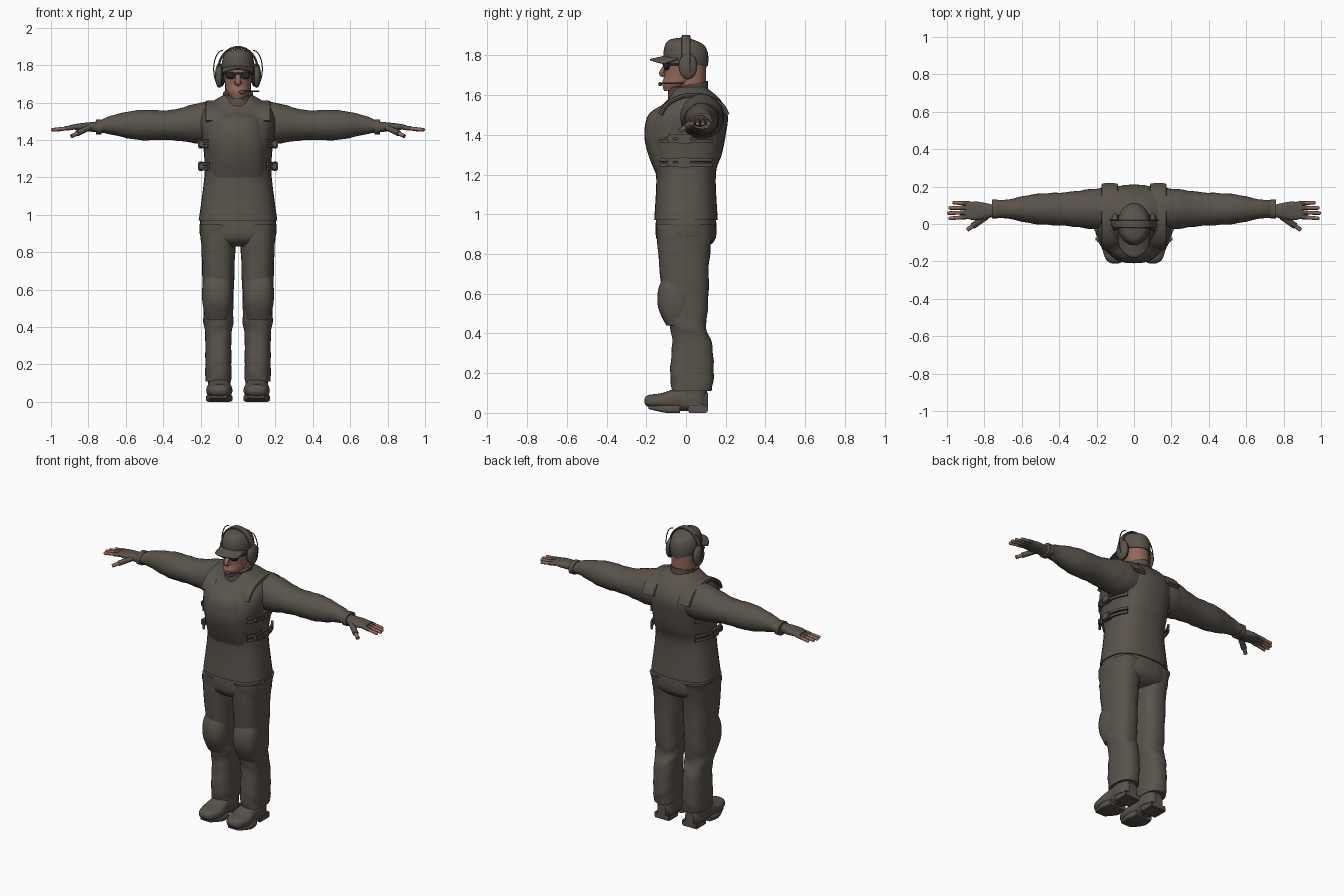
import bpy, bmesh, math
from mathutils import Vector

cube = bpy.data.objects.get("Cube")
if cube:
    bpy.data.objects.remove(cube, do_unlink=True)


def material(name, red, green, blue):
    mat = bpy.data.materials.new(name)
    mat.use_nodes = True
    mat.diffuse_color = (red, green, blue, 1)
    shader = next(node for node in mat.node_tree.nodes if node.type == "BSDF_PRINCIPLED")
    shader.inputs["Base Color"].default_value = mat.diffuse_color
    shader.inputs["Roughness"].default_value = 0.8
    return mat


CLOTH = material("drab cloth", .1, .086, .07)
SKIN = material("skin", .28, .14, .1)
LIPS = material("lips", .2, .08, .06)
BLACK = material("dark lens", .02, .02, .02)
X, Y, Z = Vector((1, 0, 0)), Vector((0, 1, 0)), Vector((0, 0, 1))


def finish(name, bm, mat, mirror):
    bmesh.ops.recalc_face_normals(bm, faces=bm.faces)
    mesh = bpy.data.meshes.new(name)
    bm.to_mesh(mesh)
    bm.free()
    mesh.materials.append(mat)
    for polygon in mesh.polygons:
        polygon.use_smooth = True
    mesh.set_sharp_from_angle(angle=math.radians(45))
    part = bpy.data.objects.new(name, mesh)
    bpy.context.collection.objects.link(part)
    if mirror:
        part.modifiers.new("both sides", "MIRROR").use_mirror_merge = False
    return part


def bridge(bm, rings):
    """Skin a list of vertex rings and close both ends."""
    count = len(rings[0])
    for lower, upper in zip(rings, rings[1:]):
        for i in range(count):
            j = (i + 1) % count
            bm.faces.new((lower[i], lower[j], upper[j], upper[i]))
    bm.faces.new(rings[0])
    bm.faces.new(rings[-1])


def smooth_path(points, steps=5):
    """Pass a smooth spline through points of any dimension."""
    pts = [Vector(p) for p in points]
    last = len(pts) - 1
    out = []
    for i in range(last):
        a, b, c, d = pts[max(i - 1, 0)], pts[i], pts[i + 1], pts[min(i + 2, last)]
        for step in range(steps):
            t = step / steps
            bend = 2 * a - 5 * b + 4 * c - d
            twist = 3 * b - a - 3 * c + d
            out.append(b + ((c - a) * t + bend * t ** 2 + twist * t ** 3) / 2)
    return out + [pts[last]]


def oval(power, count):
    """Points of a unit circle, squared off as the power grows."""
    points = []
    for i in range(count):
        angle = math.tau * i / count
        c, s = math.cos(angle), math.sin(angle)
        points.append((math.copysign(abs(c) ** (2 / power), c), math.copysign(abs(s) ** (2 / power), s)))
    return points


def loft(name, axis, offset, rings, mat=CLOTH, power=2.5, mirror=False, folds=0, tilt=0):
    """Rings are (position, second centre, first radius, second radius); offset is the first centre."""
    bm = bmesh.new()
    made = []
    for t, centre, first, second in smooth_path(rings):
        ring = []
        for u, v in oval(power, 32):
            swell = 1 + folds * math.sin(70 * t + 2 * v + 3 * u)
            a, b = offset + first * u * swell, centre + second * v * swell
            place = {"x": (t, a, b), "y": (a, t, b), "z": (a, b, t + tilt * b)}[axis]
            ring.append(bm.verts.new(place))
        made.append(ring)
    bridge(bm, made)
    return finish(name, bm, mat, mirror)


def sweep(name, path, wide, half_width, half_thick, mat=CLOTH, mirror=True, power=2):
    """Sweep an oval section along a path; wide is the direction of its width."""
    pts = smooth_path(path)
    bm = bmesh.new()
    made = []
    for i, point in enumerate(pts):
        tangent = pts[min(i + 1, len(pts) - 1)] - pts[max(i - 1, 0)]
        normal = tangent.cross(wide).normalized()
        across = normal.cross(tangent).normalized()
        made.append([bm.verts.new(point + across * half_width * u + normal * half_thick * v)
                     for u, v in oval(power, 10)])
    bridge(bm, made)
    return finish(name, bm, mat, mirror)


def arc(centre, first, second, start, end):
    """Points on an ellipse spanned by two vectors, between two angles in degrees."""
    angles = [math.radians(start + (end - start) * i / 8) for i in range(9)]
    return [Vector(centre) + first * math.cos(a) + second * math.sin(a) for a in angles]


def fit(bm, centre, size):
    for vert in bm.verts:
        vert.co = Vector(c + s * x for c, s, x in zip(centre, size, vert.co))


def ball(name, centre, radii, mat=CLOTH, mirror=True):
    bm = bmesh.new()
    bmesh.ops.create_uvsphere(bm, u_segments=24, v_segments=14, radius=1)
    fit(bm, centre, radii)
    return finish(name, bm, mat, mirror)


def block(name, centre, size):
    bm = bmesh.new()
    bmesh.ops.create_cube(bm, size=1)
    fit(bm, centre, size)
    bmesh.ops.bevel(bm, geom=bm.edges[:], offset=.006, segments=2, affect="EDGES")
    return finish(name, bm, CLOTH, True)


# Torso, vest and collar
loft("jacket", "z", 0, [(.97, 0, .21, .16), (1.2, 0, .18, .15), (1.3, 0, .18, .18), (1.4, 0, .19, .2),
                        (1.5, .02, .2, .19), (1.58, .04, .17, .13), (1.64, .02, .08, .08)])
loft("chest_plate", "z", 0, [(1.2, -.08, .14, .07), (1.3, -.08, .15, .11), (1.4, -.08, .15, .13),
                             (1.5, -.08, .13, .11), (1.55, -.08, .08, .04)])
loft("collar", "z", 0, [(1.57, .01, .1, .1), (1.62, .01, .08, .1), (1.65, .01, .08, .1)], power=2, tilt=.2)
sweep("vest_shoulder", arc((.13, .04, 1.48), Y * .17, Z * .12, 170, 10), X, .045, .012, power=4)

# Side straps with buckles
for height in (1.26, 1.38):
    for edge in (-.013, .013):
        path = arc((.08, 0, height + edge), X * .12, Y * .17, -50, 50)
        sweep("side_strap", path, Z, .009, .007, power=4)
    block("strap_buckle", (.2, -.01, height), (.03, .06, .05))
    block("strap_slider", (.19, -.08, height), (.03, .03, .04))

# Arms
loft("sleeve", "x", .08, [(.1, 1.49, .11, .11), (.2, 1.49, .11, .11), (.36, 1.48, .09, .08),
                          (.53, 1.48, .08, .08), (.68, 1.48, .05, .05), (.74, 1.47, .05, .03)],
     power=2, mirror=True, folds=.02)
loft("cuff", "x", .08, [(.73, 1.47, .05, .04), (.76, 1.47, .05, .04)], mirror=True)

# Fingerless gloves and fingers, from the index outward
loft("glove_palm", "x", .07, [(.74, 1.47, .03, .03), (.84, 1.47, .05, .02), (.9, 1.47, .04, .01)], mirror=True)
for i, finger in enumerate(("index", "middle", "ring", "little")):
    root = Vector((.87, .04 + .023 * i, 1.468))
    tip = Vector((.99 - .007 * (i - 1) ** 2, .03 + .028 * i, 1.455))
    middle = root.lerp(tip, .5)
    sweep(finger + "_glove_finger", [root, middle], Y, .012, .012)
    sweep(finger + "_finger", [middle, tip], Y, .01, .01, SKIN)
    ball(finger + "_fingertip", tip, (.01, .01, .01), SKIN)
root, tip = Vector((.79, .04, 1.47)), Vector((.89, -.03, 1.42))
sweep("thumb_glove", [root, root.lerp(tip, .7)], Y, .018, .016)
sweep("thumb", [root.lerp(tip, .6), tip], Y, .012, .011, SKIN)

# Trousers and knee pads
loft("trouser_seat", "z", 0, [(.83, 0, .12, .1), (.88, 0, .2, .15), (1, 0, .2, .15)])
loft("trouser_leg", "z", .105, [(.11, .03, .07, .1), (.2, .03, .07, .11), (.35, .03, .07, .1),
                                (.43, .01, .08, .09), (.52, 0, .08, .11), (.8, -.01, .09, .13),
                                (.95, 0, .1, .15)], mirror=True, folds=.02)
loft("knee_pad", "z", .11, [(.44, -.05, .06, .05), (.53, -.05, .08, .09), (.62, -.05, .08, .09),
                            (.69, -.05, .06, .06)], mirror=True)

# Boots
loft("boot_ankle", "z", .1, [(.04, .03, .06, .07), (.17, .03, .06, .08)], mirror=True)
loft("boot_foot", "y", .1, [(.11, .06, .03, .04), (.05, .07, .06, .06), (-.03, .07, .06, .06),
                            (-.12, .06, .07, .04), (-.19, .06, .05, .03), (-.21, .06, .02, .01)], mirror=True)
loft("boot_sole", "y", .1, [(-.19, .03, .04, .01), (-.1, .02, .07, .02), (-.03, .02, .06, .02)],
     power=5, mirror=True)
block("boot_heel", (.1, .06, .02), (.11, .1, .04))

# Head and face
loft("neck", "z", 0, [(1.57, .03, .07, .07), (1.78, .03, .07, .07)], SKIN, power=2)
loft("head", "z", 0, [(1.62, -.08, .03, .03), (1.66, -.04, .06, .08), (1.7, -.01, .07, .1),
                      (1.8, 0, .08, .11), (1.85, 0, .06, .09)], SKIN, power=2)
sweep("nose", [(0, -.1, 1.75), (0, -.125, 1.71), (0, -.11, 1.7)], X, .014, .012, SKIN, mirror=False)
ball("nostril_wing", (.013, -.11, 1.706), (.009, .012, .009), SKIN)
ball("lips", (0, -.1, 1.677), (.024, .015, .01), LIPS, mirror=False)
ball("chin", (0, -.09, 1.64), (.026, .02, .02), SKIN, mirror=False)

# Glasses
ball("lens", (.034, -.097, 1.745), (.033, .016, .02), BLACK)
sweep("glasses_frame", arc((0, 0, 1.755), X * .085, Y * .114, -180, 0), Z, .006, .004, BLACK, mirror=False)

# Cap with a curved brim
loft("cap_crown", "z", 0, [(1.76, 0, .085, .11), (1.8, 0, .088, .113), (1.84, 0, .08, .105),
                           (1.87, 0, .06, .08), (1.89, 0, .01, .01)], power=2, tilt=-.12)
bm = bmesh.new()
bmesh.ops.create_grid(bm, x_segments=16, y_segments=8, size=1)
for vert in bm.verts:
    across, out = vert.co.x, (vert.co.y + 1) / 2
    reach = .05 + .06 * math.sqrt(1 - .9 * across ** 2)
    vert.co = (.08 * across, -.04 - .03 * (1 - across ** 2) - out * reach, 1.8 - .025 * out - .02 * across ** 2)
finish("cap_brim", bm, CLOTH, False).modifiers.new("thickness", "SOLIDIFY").thickness = .007

# Headset with cable loops and microphone
sweep("headset_band", arc((0, 0, 1.775), X * .105, Z * .122, 0, 180), Y, .022, .006, mirror=False, power=4)
ball("ear_cushion", (.088, .01, 1.745), (.02, .04, .06), BLACK)
ball("ear_cup", (.1, .01, 1.745), (.023, .047, .066))
sweep("headset_cable", arc((.08, .02, 1.78), X * .05, Z * .1, -70, 90), Y, .003, .003)
sweep("microphone_boom", arc((.02, -.01, 1.66), X * .09, Y * .12, 0, -90), Z, .004, .004, mirror=False)
ball("microphone", (.02, -.13, 1.655), (.015, .01, .01), mirror=False)
